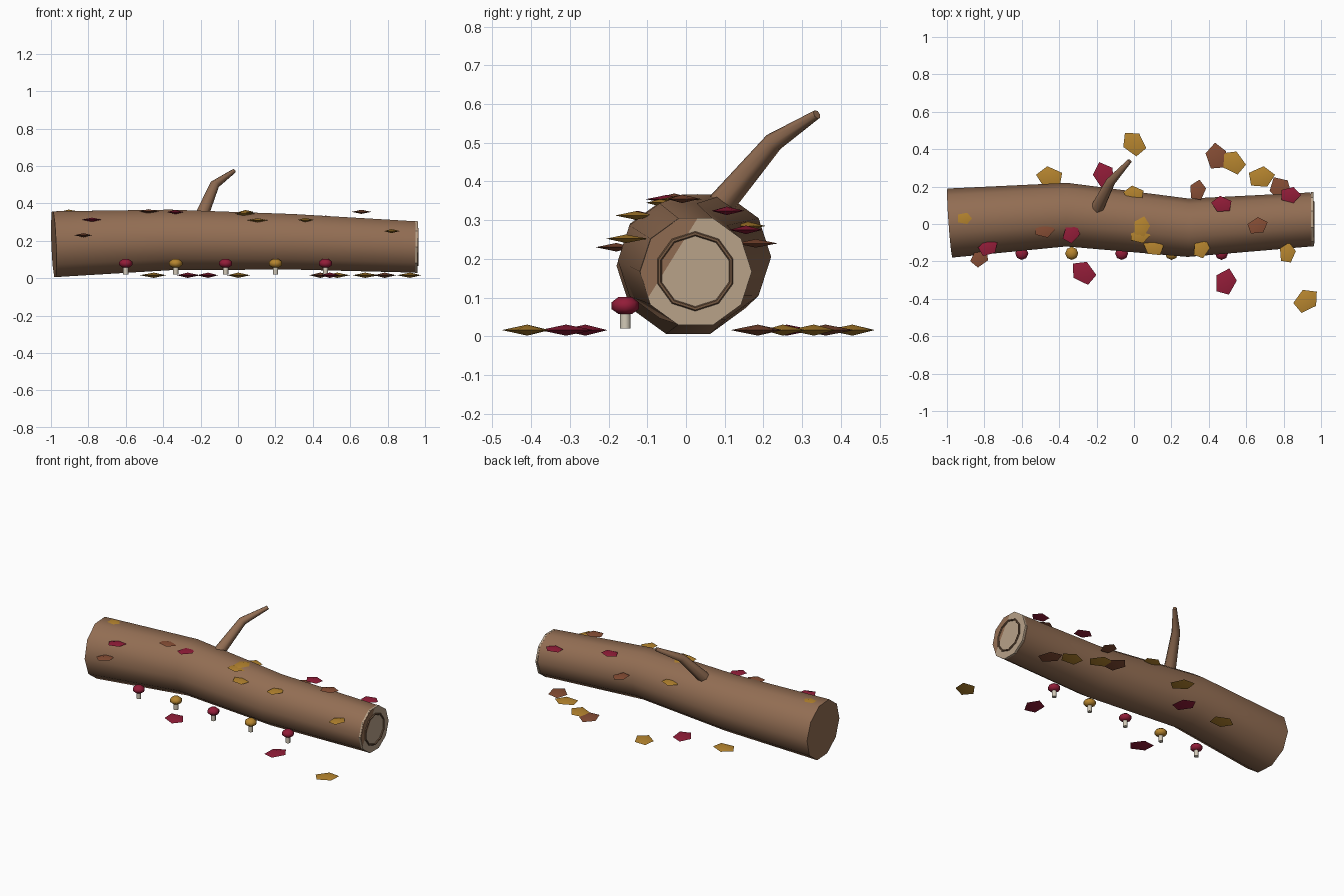
import bpy, bmesh, math
from mathutils import Vector

cube = bpy.data.objects.get("Cube")
if cube:
    bpy.data.objects.remove(cube, do_unlink=True)


def material(name, rgb):
    m = bpy.data.materials.new(name)
    m.use_nodes = True
    m.diffuse_color = (*rgb, 1)
    m.node_tree.nodes["Principled BSDF"].inputs["Base Color"].default_value = (*rgb, 1)
    return m


BARK = material("bark brown", (0.29, 0.155, 0.087))
RING = material("ring brown", (0.18, 0.10, 0.055))
WOOD = material("pale cut wood", (0.48, 0.36, 0.25))
STEM = material("mushroom stem cream", (0.65, 0.59, 0.48))
RED = material("crimson", (0.29, 0.012, 0.04))
GOLD = material("golden yellow", (0.47, 0.235, 0.028))
RUST = material("rust", (0.24, 0.075, 0.035))


def finish(name, bm, mat, smooth=60):
    bmesh.ops.recalc_face_normals(bm, faces=bm.faces)
    mesh = bpy.data.meshes.new(name)
    bm.to_mesh(mesh)
    bm.free()
    mesh.materials.append(mat)
    ob = bpy.data.objects.new(name, mesh)
    bpy.context.collection.objects.link(ob)
    bpy.ops.object.select_all(action="DESELECT")
    ob.select_set(True)
    bpy.context.view_layer.objects.active = ob
    bpy.ops.object.shade_smooth_by_angle(angle=math.radians(smooth))
    return ob


def tube(name, path, radii, sides, mat):
    """Capped tube whose rings stand square to the path."""
    pts = [Vector(p) for p in path]
    bm = bmesh.new()
    rings = []
    for i, (p, r) in enumerate(zip(pts, radii)):
        t = (pts[min(i + 1, len(pts) - 1)] - pts[max(i - 1, 0)]).normalized()
        side = Vector((0, 0, 1)).cross(t)
        side = side.normalized() if side.length > 0.01 else Vector((0, 1, 0))
        up = t.cross(side)
        angles = [math.tau * k / sides for k in range(sides)]
        rings.append([bm.verts.new(p + r * (side * math.cos(a) + up * math.sin(a)))
                      for a in angles])
    for a, b in zip(rings, rings[1:]):
        for k in range(sides):
            j = (k + 1) % sides
            bm.faces.new((a[k], a[j], b[j], b[k]))
    bm.faces.new(rings[0])
    bm.faces.new(rings[-1])
    return finish(name, bm, mat)


# Log and its broken branch
tube("log", [(-0.985, 0.005, 0.182), (-0.36, 0.05, 0.205), (0.29, -0.02, 0.195),
             (0.953, 0.025, 0.167)], [0.185, 0.17, 0.156, 0.144], 10, BARK)
tube("branch", [(-0.205, 0.065, 0.31), (-0.125, 0.225, 0.5), (-0.022, 0.338, 0.573)],
     [0.038, 0.026, 0.012], 7, BARK)

# Cut end with one growth ring
bpy.ops.mesh.primitive_cylinder_add(vertices=10, radius=0.145, depth=0.012,
                                    location=(0.9525, 0.025, 0.167),
                                    rotation=(0, math.pi / 2, 0))
cut_end = bpy.context.object
cut_end.rotation_euler.x = 0
cut_end.name = "cut_end"
cut_end.data.materials.append(WOOD)
bpy.ops.mesh.primitive_torus_add(major_segments=10, minor_segments=6, major_radius=0.097,
                                 minor_radius=0.006, location=(0.961, 0.024, 0.168),
                                 rotation=(0, math.pi / 2, 0))
growth_ring = bpy.context.object
growth_ring.name = "growth_ring"
growth_ring.data.materials.append(RING)

# Row of mushrooms along the front
for i in range(5):
    x, y = -0.6 + 0.267 * i, -0.157
    tube(f"mushroom_stem_{i + 1}", [(x, y, 0.02), (x, y, 0.07)], [0.014, 0.014], 8, STEM)
    tube(f"mushroom_cap_{i + 1}", [(x, y, z) for z in (0.058, 0.07, 0.088, 0.102)],
         [0.018, 0.035, 0.035, 0.017], 8, GOLD if i % 2 else RED)


def leaf(name, x, y, z, size, turn, mat):
    """Thin five-sided double pyramid."""
    bm = bmesh.new()
    a = math.radians(turn)
    rim = []
    for k in range(5):
        b = math.tau * k / 5
        u, v = size * math.cos(b), 0.78 * size * math.sin(b)
        rim.append(bm.verts.new((x + u * math.cos(a) - v * math.sin(a),
                                 y + u * math.sin(a) + v * math.cos(a), z)))
    for h in (0.19, -0.19):
        tip = bm.verts.new((x, y, z + h * size))
        for k in range(5):
            bm.faces.new((rim[k], rim[(k + 1) % 5], tip))
    finish(name, bm, mat)


# Fallen leaves on the ground: x, y, turn
ground = {
    GOLD: [(0, 0.43, 130), (-0.45, 0.25, 170), (0.53, 0.33, 140), (0.68, 0.25, 10),
           (0.92, -0.41, 40)],
    RED: [(-0.16, 0.26, 110), (-0.27, -0.26, 140), (0.49, -0.31, 75)],
    RUST: [(0.44, 0.36, 95), (0.785, 0.185, 120)],
}
for mat, spots in ground.items():
    for i, (x, y, turn) in enumerate(spots):
        leaf(f"ground_leaf_{mat.name.split()[0]}_{i + 1}", x, y, 0.016, 0.075, turn, mat)

# Leaves resting on the log: x, y, z, turn
resting = {
    GOLD: [(-0.905, 0.03, 0.356, 0), (0.04, -0.015, 0.354, 75), (0.03, -0.06, 0.345, 0),
           (0.105, -0.125, 0.31, 160), (0.36, -0.13, 0.312, 70), (0.82, -0.155, 0.252, 80),
           (0, 0.16, 0.285, 170)],
    RED: [(-0.78, -0.125, 0.313, 30), (-0.335, -0.05, 0.354, 60), (0.47, 0.105, 0.324, 170),
          (0.835, 0.155, 0.275, 0)],
    RUST: [(-0.825, -0.18, 0.23, 50), (-0.48, -0.03, 0.358, 0), (0.66, -0.01, 0.355, 20),
           (0.34, 0.18, 0.24, 80)],
}
for mat, spots in resting.items():
    for i, (x, y, z, turn) in enumerate(spots):
        leaf(f"log_leaf_{mat.name.split()[0]}_{i + 1}", x, y, z, 0.058, turn, mat)
